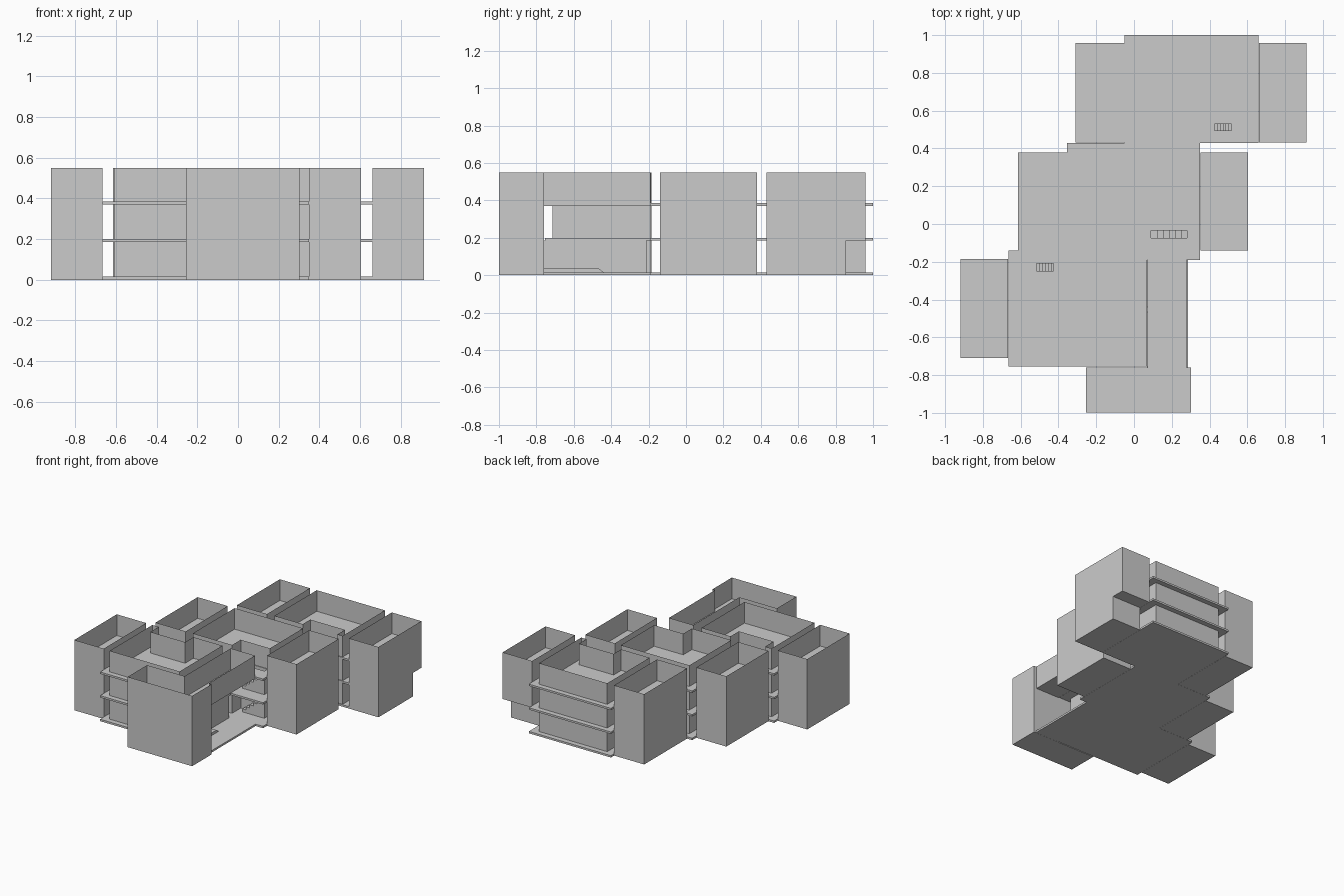
import bpy, bmesh

if "Cube" in bpy.data.objects:
    bpy.data.objects.remove(bpy.data.objects["Cube"])

H = 0.55                       # wall top
T = 0.015                      # slab thickness
LEVELS = [0.0, 0.185, 0.37]    # slab undersides


def finish(name, bm):
    mesh = bpy.data.meshes.new(name)
    bm.to_mesh(mesh)
    bm.free()
    obj = bpy.data.objects.new(name, mesh)
    bpy.context.collection.objects.link(obj)
    return obj


def add_box(bm, x0, x1, y0, y1, z0, z1):
    vs = bmesh.ops.create_cube(bm, size=1)["verts"]
    for v in vs:
        v.co = ((x0 + x1) / 2 + v.co.x * (x1 - x0),
                (y0 + y1) / 2 + v.co.y * (y1 - y0),
                (z0 + z1) / 2 + v.co.z * (z1 - z0))


def boxes(name, items):
    bm = bmesh.new()
    for it in items:
        add_box(bm, *it)
    return finish(name, bm)


def walls(name, pts, z0, z1, closed=True):
    """Thin sheet walls along a plan outline."""
    bm = bmesh.new()
    lo = [bm.verts.new((x, y, z0)) for x, y in pts]
    hi = [bm.verts.new((x, y, z1)) for x, y in pts]
    n = len(pts)
    for i in range(n if closed else n - 1):
        j = (i + 1) % n
        bm.faces.new((lo[i], lo[j], hi[j], hi[i]))
    return finish(name, bm)


def prism(name, profile, x0, x1):
    """Side profile in (y, z) extruded along x."""
    bm = bmesh.new()
    f = bm.faces.new([bm.verts.new((x0, y, z)) for y, z in profile])
    r = bmesh.ops.extrude_face_region(bm, geom=[f])
    for v in r["geom"]:
        if isinstance(v, bmesh.types.BMVert):
            v.co.x = x1
    bmesh.ops.recalc_face_normals(bm, faces=bm.faces)
    return finish(name, bm)


def rect(x0, x1, y0, y1):
    return [(x0, y0), (x1, y0), (x1, y1), (x0, y1)]


# Floor slabs shared by the three staggered blocks, with stair openings
PLATES = [(-0.05, 0.66, 0.43, 1.0), (-0.355, 0.35, -0.14, 0.43),
          (-0.665, 0.07, -0.755, -0.14), (0.07, 0.35, -0.19, -0.14)]
OPENINGS = [(0.425, 0.515, 0.495, 0.53), (0.09, 0.28, -0.075, -0.035),
            (-0.515, -0.425, -0.25, -0.21)]
for i, z in enumerate(LEVELS):
    for k, p in enumerate(PLATES):
        slab = boxes(f"floor_slab_{i}_{k}", [(*p, z, z + T)])
        if i and k < 3:
            cut = boxes(f"stair_cutter_{i}_{k}", [(*OPENINGS[k], z - 0.05, z + 0.05)])
            cut.hide_render = True
            cut.hide_viewport = True
            m = slab.modifiers.new("stair_opening", "BOOLEAN")
            m.object = cut
            m.operation = "DIFFERENCE"
            m.solver = "EXACT"

# Room walls of each block, stepping around the stair cores
ROOMS = {
    "back_room": [(0.01, 0.96), (0.01, 0.437), (0.255, 0.437), (0.255, 0.53),
                  (0.555, 0.53), (0.555, 0.437), (0.6, 0.437), (0.6, 0.96)],
    "middle_room": [(-0.295, 0.38), (-0.295, -0.137), (0.045, -0.137),
                    (0.045, -0.03), (0.297, -0.03), (0.297, 0.38)],
    "front_room": [(-0.61, -0.715), (-0.005, -0.715), (-0.005, -0.187), (-0.255, -0.187),
                   (-0.255, -0.29), (-0.555, -0.29), (-0.555, -0.187), (-0.61, -0.187)],
}
for name, pts in ROOMS.items():
    for i, z in enumerate(LEVELS):
        top = LEVELS[i + 1] if i < 2 else H
        walls(f"{name}_wall_{i}", pts, z + T, top)

# Stair flights under the openings
for k, (x0, x1, y0, y1) in enumerate(OPENINGS):
    for i, z in enumerate(LEVELS[:2]):
        n = 6
        w = (x1 - x0) / n
        boxes(f"stair_flight_{k}_{i}",
              [(x0 + s * w, x0 + (s + 1) * w, y0, y1, z + T, z + T + (s + 1) * 0.024)
               for s in range(n)])

# Side towers, open at the top, with a floor at each level
TOWERS = {
    "back_left": (-0.31, -0.05, 0.43, 0.96),
    "middle_left": (-0.615, -0.355, -0.14, 0.38),
    "middle_right": (0.35, 0.605, -0.14, 0.38),
    "front_left": (-0.92, -0.665, -0.71, -0.185),
    "front_box": (-0.255, 0.303, -1.0, -0.76),
}
for name, (x0, x1, y0, y1) in TOWERS.items():
    if name == "front_box":   # upper level opens into the corridor
        walls(name + "_shell", rect(x0, x1, y0, y1), 0, LEVELS[2])
        walls(name + "_upper_shell",
              [(0.07, y1), (x0, y1), (x0, y0), (x1, y0), (x1, y1), (0.28, y1),
               (0.28, -0.19), (0.07, -0.19)], LEVELS[2], H)
    else:
        walls(name + "_tower_shell", rect(x0, x1, y0, y1), 0, H)
    e = 0.001
    boxes(name + "_floors", [(x0 + e, x1 - e, y0 + e, y1 - e, z, z + T) for z in LEVELS])

# Back right tower with the ground floor recessed at its rear
walls("back_right_tower_upper", rect(0.66, 0.915, 0.43, 0.96), LEVELS[1], H)
walls("back_right_tower_ground", rect(0.66, 0.915, 0.43, 0.855), 0, LEVELS[1])
boxes("back_right_tower_floors", [(0.661, 0.914, 0.431, 0.854, 0, T)] +
      [(0.661, 0.914, 0.431, 0.959, z, z + T) for z in LEVELS[1:]])

# Corridor linking front box to middle block, and the ground terrace with its ramp
boxes("corridor_floor", [(0.071, 0.279, -0.76, -0.191, LEVELS[2], LEVELS[2] + T)])
boxes("terrace_slab", [(0.07, 0.285, -0.76, -0.19, 0, T)])
prism("entrance_ramp", [(-0.76, T), (-0.44, T), (-0.465, 0.035), (-0.76, 0.035)], 0.07, 0.14)
walls("ground_entrance_wall", [(0.07, -0.76), (0.07, -0.21), (-0.005, -0.21)],
      T, LEVELS[1], closed=False)
